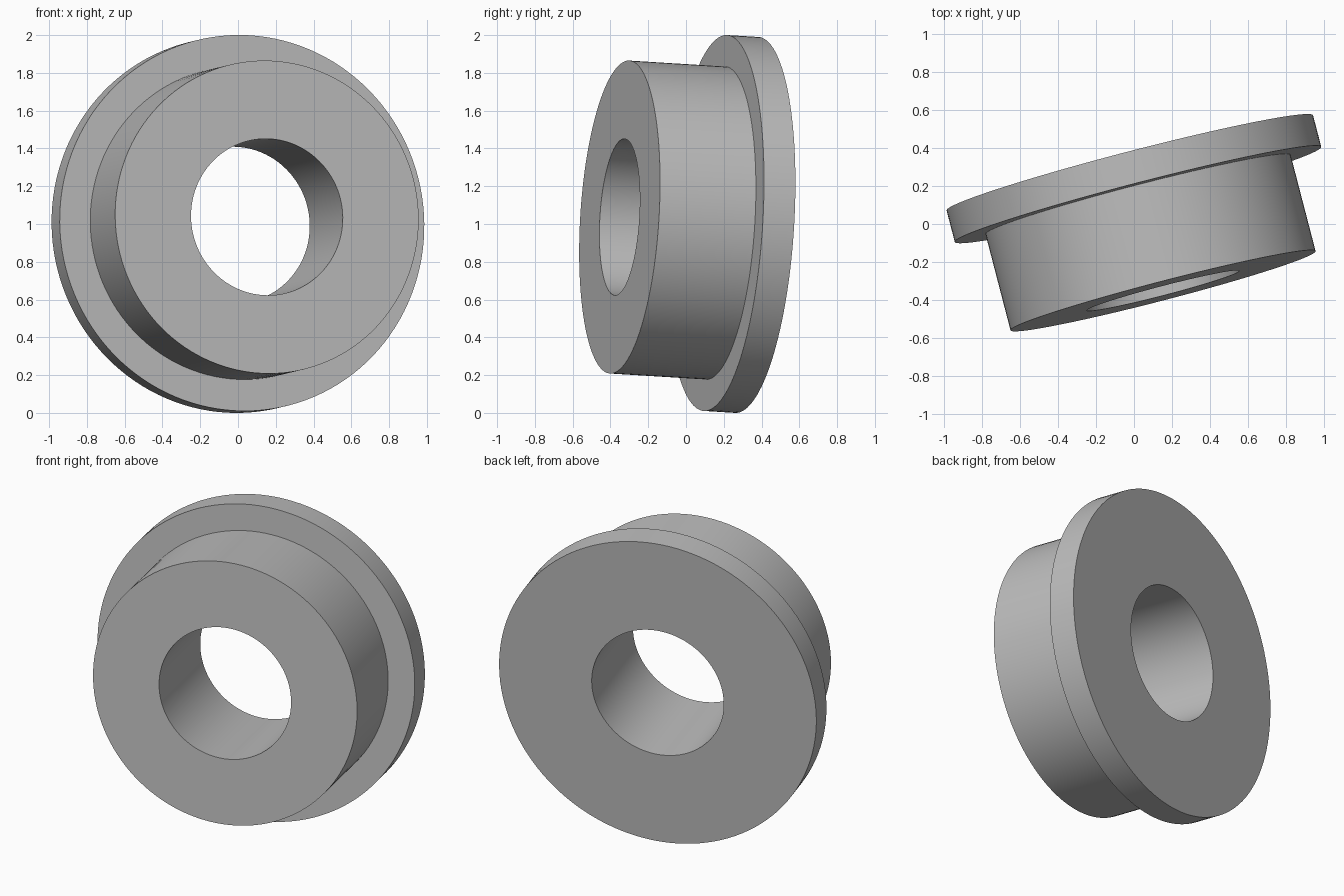
import bpy
import bmesh
import math
from mathutils import Vector

cube = bpy.data.objects.get("Cube")
if cube:
    bpy.data.objects.remove(cube, do_unlink=True)

# Material
grey = bpy.data.materials.new("plain grey")
grey.use_nodes = True
colour = (0.5, 0.5, 0.5, 1.0)
grey.diffuse_color = colour
grey.node_tree.nodes["Principled BSDF"].inputs["Base Color"].default_value = colour

# Main dimensions
BORE, BODY, FLANGE = 0.415, 0.83, 0.997
THICK, LENGTH = 0.172, 0.697

# Half section of the flanged bush, as radius and height along its axis
section = [(BORE, 0), (FLANGE, 0), (FLANGE, THICK),
           (BODY, THICK), (BODY, LENGTH), (BORE, LENGTH)]

# Revolve the closed section
bm = bmesh.new()
ring = [bm.verts.new((r, 0, h)) for r, h in section]
edges = [bm.edges.new((ring[i - 1], ring[i])) for i in range(len(ring))]
bmesh.ops.spin(bm, geom=ring + edges, cent=(0, 0, 0), axis=(0, 0, 1),
               angle=math.tau, steps=128, use_merge=True)
bmesh.ops.remove_doubles(bm, verts=bm.verts[:], dist=1e-5)
bmesh.ops.recalc_face_normals(bm, faces=bm.faces[:])
mesh = bpy.data.meshes.new("flanged_bush")
bm.to_mesh(mesh)
bm.free()
mesh.materials.append(grey)

# Tilt the bush axis and place it by the centre of the flange's back face
bush = bpy.data.objects.new("flanged_bush", mesh)
bpy.context.collection.objects.link(bush)
bush.rotation_euler = Vector((0.251, -0.966, 0.06)).to_track_quat("Z", "Y").to_euler()
bush.location = (-0.022, 0.322, 0.995)

# Smooth walls with crisp rims
bpy.ops.object.select_all(action="DESELECT")
bush.select_set(True)
bpy.context.view_layer.objects.active = bush
bpy.ops.object.shade_smooth_by_angle(angle=math.radians(30))
